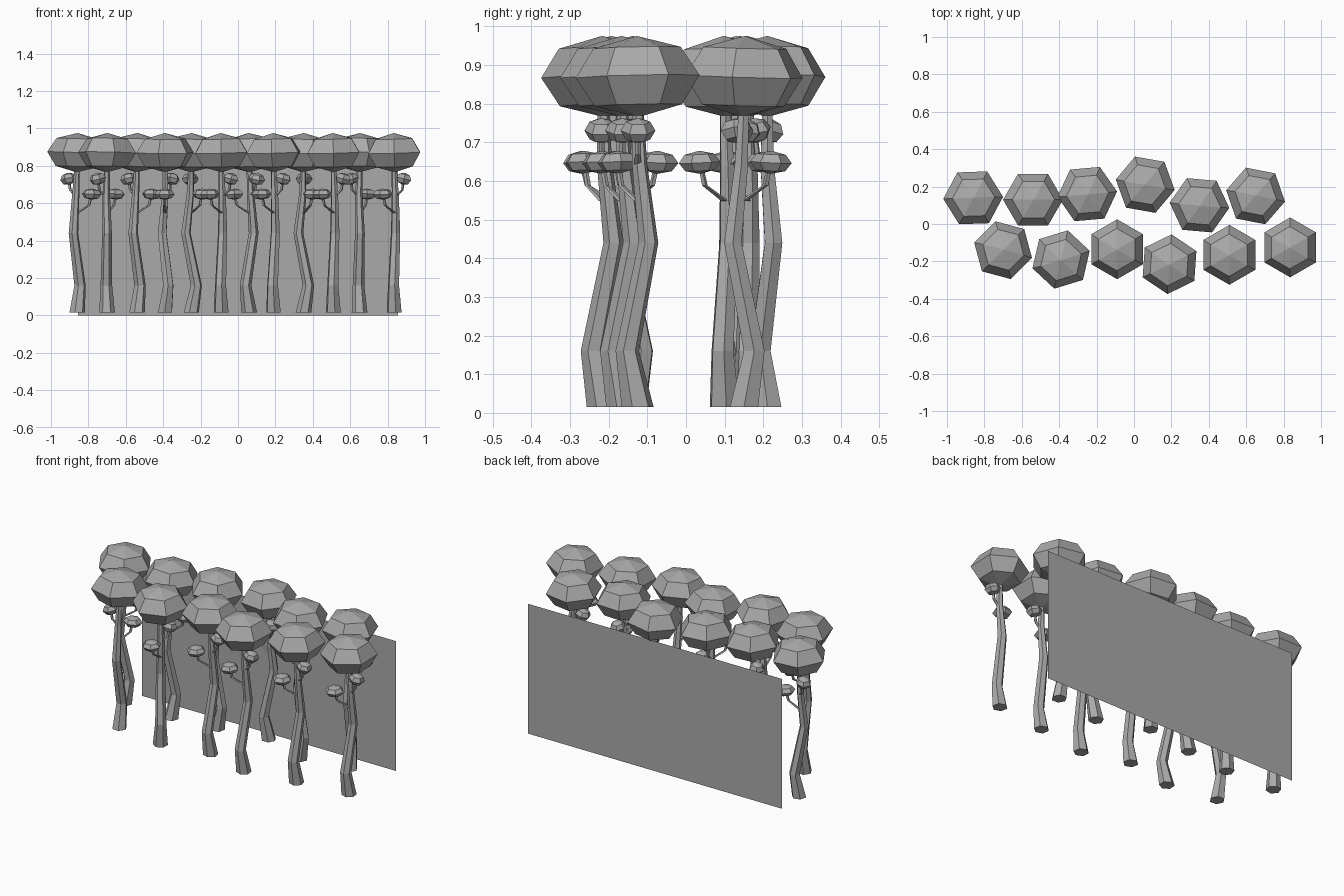
import bpy, bmesh
from math import radians, cos, sin, pi
from mathutils import Matrix, Vector

cube = bpy.data.objects.get("Cube")
if cube:
    bpy.data.objects.remove(cube, do_unlink=True)

grey = bpy.data.materials.new("grey")
grey.use_nodes = True
colour = (0.4, 0.4, 0.4, 1)
grey.diffuse_color = colour
grey.node_tree.nodes["Principled BSDF"].inputs["Base Color"].default_value = colour


def finish(bm, name, place=Matrix()):
    mesh = bpy.data.meshes.new(name)
    bmesh.ops.recalc_face_normals(bm, faces=bm.faces)
    bm.to_mesh(mesh)
    bm.free()
    mesh.materials.append(grey)
    obj = bpy.data.objects.new(name, mesh)
    obj.matrix_world = place
    bpy.context.collection.objects.link(obj)
    return obj


def leaf_ball(name, place, centre, radius, height, spin=0, tilt=0):
    """Flattened six-sided crown."""
    bm = bmesh.new()
    shape = (Matrix.Translation(centre) @ Matrix.Rotation(tilt, 4, 'Y')
             @ Matrix.Rotation(spin, 4, 'Z')
             @ Matrix.Diagonal((radius, radius, height, 1)))
    bmesh.ops.create_uvsphere(bm, u_segments=6, v_segments=4, radius=1, matrix=shape)
    finish(bm, name, place)


def tube(name, place, path, sides):
    """Tapering tube through (x, y, z, radius) points, with level rings."""
    bm = bmesh.new()
    rings = []
    for x, y, z, r in path:
        rings.append([bm.verts.new((x + r * cos(2 * pi * i / sides),
                                    y + r * sin(2 * pi * i / sides), z))
                      for i in range(sides)])
    for low, high in zip(rings, rings[1:]):
        for i in range(sides):
            j = (i + 1) % sides
            bm.faces.new((low[i], low[j], high[j], high[i]))
    bm.faces.new(rings[0][::-1])
    bm.faces.new(rings[-1])
    finish(bm, name, place)


TRUNK = [(0, 0, 0.015, 0.042), (0.02, 0.018, 0.16, 0.031),
         (-0.024, -0.016, 0.44, 0.026), (-0.008, 0, 0.64, 0.02),
         (0, 0, 0.8, 0.014)]


def tree(x, y, turn, number):
    place = Matrix.Translation((x, y, 0)) @ Matrix.Rotation(radians(turn), 4, 'Z')
    tag = f"_{number}"
    tube("trunk" + tag, place, TRUNK, 6)
    # crown corners sit at a fixed angle from the lower branch
    leaf_ball("crown" + tag, place, (0, 0, 0.87), 0.16, 0.105, radians(19), radians(2))
    # lower and upper side branches, each with a small crown
    for name, angle, reach, z, size, high, tilt in (
            ("lower", 0, 0.08, 0.648, 0.054, 0.03, 3),
            ("upper", 140, 0.052, 0.73, 0.045, 0.033, 14)):
        side = place @ Matrix.Rotation(radians(angle), 4, 'Z')
        tube(name + "_branch" + tag, side,
             [(0, 0, z - 0.1, 0.011), (reach * 0.8, 0, z - 0.06, 0.008),
              (reach, 0, z, 0.007)], 5)
        leaf_ball(name + "_leaves" + tag, side, (reach, 0, z), size, high, 0, radians(tilt))


# two staggered rows: x, y, turn in degrees
TREES = [(-0.86, 0.14, 13), (-0.54, 0.13, 11), (-0.25, 0.16, -44),
         (0.06, 0.21, 181), (0.35, 0.10, -54), (0.65, 0.15, 60),
         (-0.70, -0.14, 56), (-0.39, -0.19, -92), (-0.09, -0.135, -139),
         (0.19, -0.215, -143), (0.51, -0.165, -139), (0.835, -0.125, -139)]
for number, (x, y, turn) in enumerate(TREES, 1):
    tree(x, y, turn, number)

# flat panel behind the rows
bm = bmesh.new()
corners = [(-0.855, 0), (0.855, 0), (0.855, 0.79), (-0.855, 0.79)]
bm.faces.new([bm.verts.new((x, 0.3, z)) for x, z in corners])
finish(bm, "back_panel")
